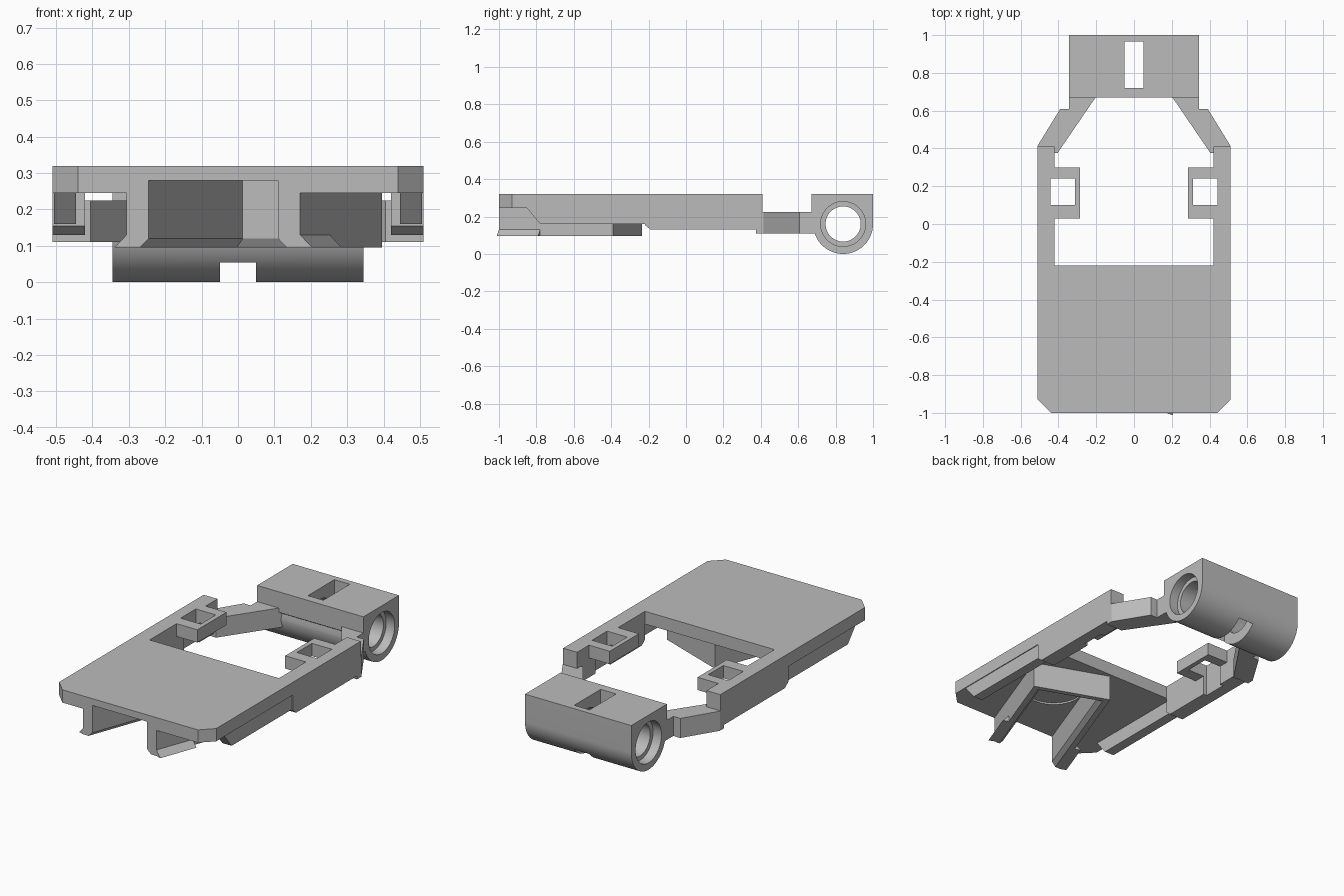
import bpy, bmesh, math
from mathutils import Vector

old = bpy.data.objects.get("Cube")
if old:
    bpy.data.objects.remove(old)

grey = bpy.data.materials.new("plain grey")
grey.use_nodes = True
COLOUR = (0.5, 0.5, 0.5, 1)
grey.diffuse_color = COLOUR
grey.node_tree.nodes["Principled BSDF"].inputs["Base Color"].default_value = COLOUR


def loft(name, rings):
    """Closed solid through matching rings of points."""
    bm = bmesh.new()
    loops = [[bm.verts.new(p) for p in ring] for ring in rings]
    for a, b in zip(loops, loops[1:]):
        for i in range(len(a)):
            j = (i + 1) % len(a)
            bm.faces.new((a[i], a[j], b[j], b[i]))
    bm.faces.new(loops[0][::-1])
    bm.faces.new(loops[-1])
    bmesh.ops.recalc_face_normals(bm, faces=bm.faces)
    mesh = bpy.data.meshes.new(name)
    bm.to_mesh(mesh)
    bm.free()
    mesh.materials.append(grey)
    ob = bpy.data.objects.new(name, mesh)
    bpy.context.collection.objects.link(ob)
    return ob


def slab(name, outline, z0, z1):
    return loft(name, [[(x, y, z) for x, y in outline] for z in (z0, z1)])


def side_profile(name, outline, x0, x1):
    return loft(name, [[(x, y, z) for y, z in outline] for x in (x0, x1)])


def rect(a0, a1, b0, b1):
    return [(a0, b0), (a1, b0), (a1, b1), (a0, b1)]


def circle(cx, cy, r, n=64, start=0, end=2 * math.pi):
    return [(cx + r * math.cos(start + (end - start) * i / n),
             cy + r * math.sin(start + (end - start) * i / n)) for i in range(n)]


def activate(ob):
    bpy.ops.object.select_all(action='DESELECT')
    ob.select_set(True)
    bpy.context.view_layer.objects.active = ob


def cut(ob, *cutters):
    activate(ob)
    for c in cutters:
        mod = ob.modifiers.new("cut", 'BOOLEAN')
        mod.operation, mod.solver, mod.object = 'DIFFERENCE', 'EXACT', c
        bpy.ops.object.modifier_apply(modifier=mod.name)
        bpy.data.objects.remove(c)


def smooth(ob):
    activate(ob)
    bpy.ops.object.shade_smooth_by_angle(angle=math.radians(25))


# Slanted frame for the holder under the plate
TILT = math.radians(20.2)
CORNER = Vector((-0.025, -0.235))
ALONG = Vector((math.sin(TILT), math.cos(TILT)))
ACROSS = Vector((math.cos(TILT), -math.sin(TILT)))
W = 0.448


def tilted(u, v):
    return tuple(CORNER + ACROSS * u + ALONG * v)


def front_end(u):
    """Distance along the holder at which it meets the front edge."""
    return (-1 - CORNER.y - ACROSS.y * u) / ALONG.y


# Cover plate with chamfered front corners and a recess below
plate = slab("cover_plate", [(-0.44, -1), (0.44, -1), (0.51, -0.93), (0.51, -0.22),
                             (-0.51, -0.22), (-0.51, -0.93)], 0.245, 0.32)
channel = slab("channel_cutter", [tilted(u, v) for u, v in
               [(0.057, -0.045), (0.391, -0.045), (0.391, -1), (0.057, -1)]], 0.2, 0.28)
disc = slab("disc_cutter", circle(*tilted(W / 2, -0.3), 0.165), 0.2, 0.29)
cut(plate, channel, disc)
smooth(plate)

# Slanted U-shaped holder, inner lower edges chamfered
rings = []
for z, inset in ((0.245, 0), (0.12, 0), (0.095, 0.023)):
    a, b, v = 0.057 - inset, W - 0.057 + inset, -0.045 + inset * 0.7
    pts = [(0, front_end(0)), (0, 0), (W, 0), (W, front_end(W)),
           (b, front_end(b)), (b, v), (a, v), (a, front_end(a))]
    rings.append([(*tilted(*p), z) for p in pts])
loft("slanted_holder", rings)

# Hooked lips on the outside of the holder arms
for name, u, lip in (("right_hook", 0, -0.035), ("left_hook", W, 0.035)):
    loft(name, [[(*tilted(u, v), 0.13), (*tilted(u, v), 0.095), (*tilted(u + lip, v), 0.095)]
                for v in (front_end(u), front_end(u) + 0.235)])

# Parts on both sides
for side, s in (("left", 1), ("right", -1)):
    def hole():
        return slab("hole_cutter", [(s * x, y) for x, y in rect(0.312, 0.442, 0.1, 0.24)], 0, 0.5)

    rail = side_profile(side + "_rail", [(-0.22, 0.32), (-0.22, 0.155), (-0.19, 0.13),
                        (0.41, 0.13), (0.41, 0.32)], s * 0.42, s * 0.51)
    cut(rail, hole())
    side_profile(side + "_under_rail", [(-0.85, 0.245), (-0.78, 0.16),
                 (-0.22, 0.16), (-0.22, 0.245)], s * 0.445, s * 0.505)
    loop = slab(side + "_loop", [(s * x, y) for x, y in rect(0.285, 0.42, 0.03, 0.3)], 0.245, 0.32)
    cut(loop, hole())
    slab(side + "_diagonal_arm", [(s * x, y) for x, y in
         [(0.51, 0.375), (0.51, 0.415), (0.39, 0.61), (0.345, 0.61), (0.345, 0.69),
          (0.19, 0.69), (0.405, 0.375)]], 0.11, 0.225)

# Hinge barrel: square top, round bottom, stepped bore and a slot right through
CY, CZ, R = 0.84, 0.16, 0.16
barrel = side_profile("hinge_barrel", [(0.67, 0.32), (0.67, 0.2), (0.685, 0.19)]
                      + circle(CY, CZ, R, 40, math.pi, 2 * math.pi)
                      + [(1, CZ), (1, 0.32)], -0.345, 0.345)
cut(barrel,
    side_profile("bore_cutter", circle(CY, CZ, 0.094), -0.5, 0.5),
    side_profile("left_counterbore_cutter", circle(CY, CZ, 0.12), 0.29, 0.5),
    side_profile("right_counterbore_cutter", circle(CY, CZ, 0.12), -0.5, -0.29),
    slab("slot_cutter", rect(-0.05, 0.05, 0.72, 0.965), -0.1, 0.5))
smooth(barrel)
